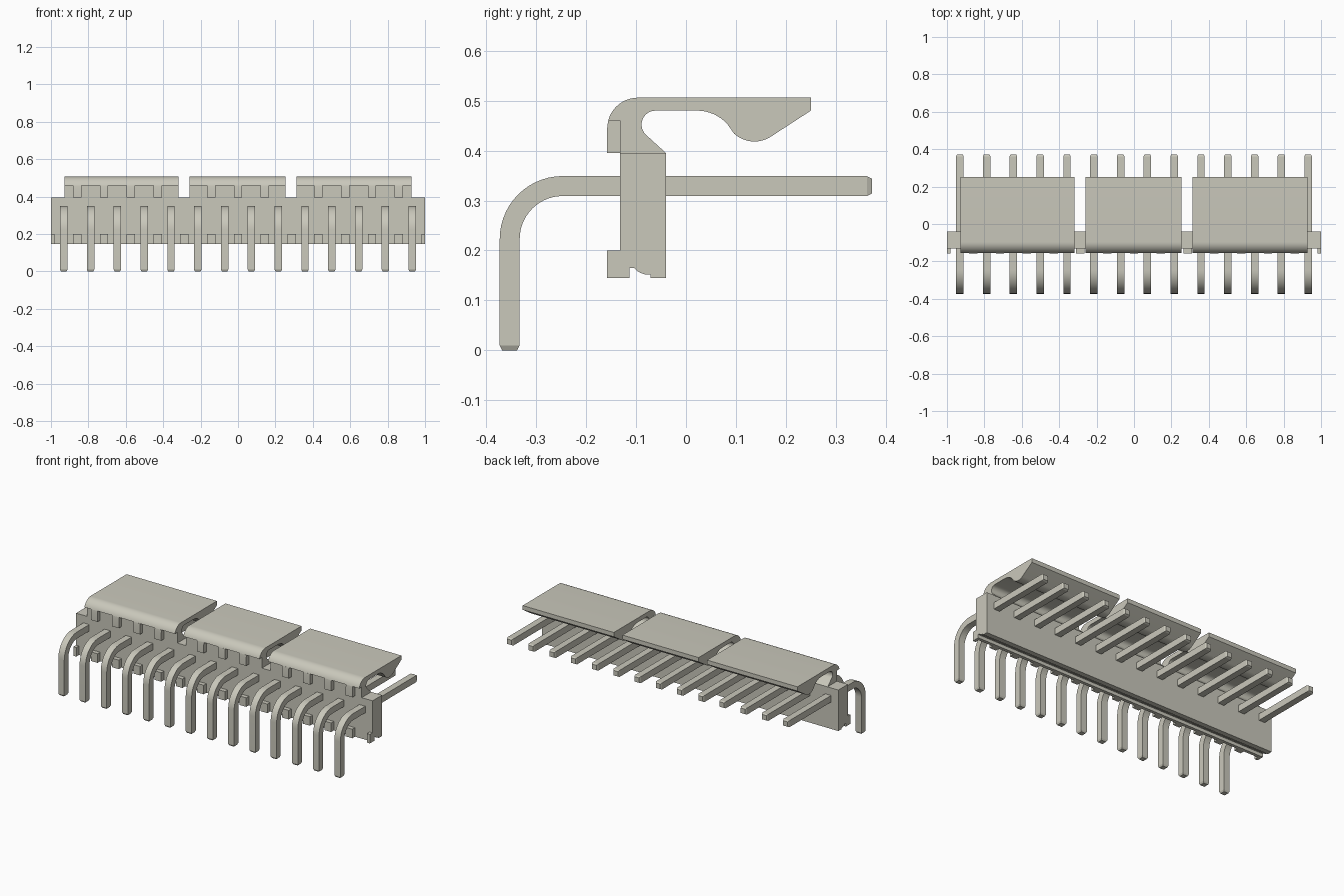
import bpy, bmesh, math

if "Cube" in bpy.data.objects:
    bpy.data.objects.remove(bpy.data.objects["Cube"], do_unlink=True)

PINS = 14
PITCH = 0.1433
FIRST = -PITCH * (PINS - 1) / 2
TOOTH = 0.045           # width of the teeth and feet between pins

grey = bpy.data.materials.new("warm grey")
grey.use_nodes = True
COLOUR = (0.59, 0.58, 0.50, 1)
grey.diffuse_color = COLOUR
grey.node_tree.nodes["Principled BSDF"].inputs["Base Color"].default_value = COLOUR


def finish(name, bm):
    bmesh.ops.recalc_face_normals(bm, faces=bm.faces)
    mesh = bpy.data.meshes.new(name)
    bm.to_mesh(mesh)
    bm.free()
    mesh.materials.append(grey)
    obj = bpy.data.objects.new(name, mesh)
    bpy.context.collection.objects.link(obj)
    for p in mesh.polygons:
        p.use_smooth = True
    mesh.set_sharp_from_angle(angle=math.radians(25))
    return obj


def extrude_x(name, profile, x0, x1):
    """Extrude a (y, z) outline from x0 to x1."""
    bm = bmesh.new()
    face = bm.faces.new([bm.verts.new((x0, y, z)) for y, z in profile])
    new = bmesh.ops.extrude_face_region(bm, geom=[face])["geom"]
    moved = [v for v in new if isinstance(v, bmesh.types.BMVert)]
    bmesh.ops.translate(bm, verts=moved, vec=(x1 - x0, 0, 0))
    return finish(name, bm)


def arc(cy, cz, ry, rz, a0, a1, n=10):
    """Elliptical arc points in the (y, z) plane, angles in degrees."""
    return [(cy + ry * math.cos(math.radians(a0 + (a1 - a0) * i / n)),
             cz + rz * math.sin(math.radians(a0 + (a1 - a0) * i / n)))
            for i in range(n + 1)]


# Wall with the stepped groove along its underside
extrude_x("wall", [(-0.132, 0.395), (-0.132, 0.145), (-0.113, 0.145), (-0.113, 0.165),
                   (-0.104, 0.165), (-0.098, 0.159), (-0.091, 0.155), (-0.082, 0.152),
                   (-0.071, 0.152), (-0.071, 0.145), (-0.04, 0.145), (-0.04, 0.395)], -1, 1)

# Locking flaps: stem, rounded shoulder, flat top and hooked nose
flap = [(-0.132, 0.395), (-0.132, 0.46)]
flap += arc(-0.096, 0.444, 0.062, 0.062, 165, 90)
flap += [(0.25, 0.506), (0.25, 0.48)]
flap += arc(0.137, 0.478, 0.060, 0.060, -55, -133, 8)
flap += arc(0.022, 0.398, 0.082, 0.082, 42, 90, 8)
flap += arc(-0.061, 0.452, 0.028, 0.028, 90, 225, 12)
flap += [(-0.04, 0.395)]
tooth = [(-0.132, 0.395), (-0.158, 0.395), (-0.158, 0.444), (-0.156, 0.46), (-0.132, 0.46)]
SPANS = [(-0.927, -0.317), (-0.26, 0.254), (0.312, 0.927)]
for i, (x0, x1) in enumerate(SPANS):
    extrude_x(f"locking_flap_{i + 1}", flap, x0, x1)

# Teeth under the flaps and feet on the wall, halfway between pins
foot = [(-0.132, 0.145), (-0.158, 0.145), (-0.158, 0.2), (-0.132, 0.2)]
for i in range(-1, PINS):
    x = FIRST + (i + 0.5) * PITCH
    a, b = max(x - TOOTH / 2, -1), min(x + TOOTH / 2, 1)
    extrude_x(f"foot_{i + 2}", foot, a, b)
    if any(x0 < x < x1 for x0, x1 in SPANS):
        extrude_x(f"flap_tooth_{i + 2}", tooth, a, b)


# Bent square pins with chamfered tips
def pin(name, x):
    h, t = 0.02, 0.015
    # centre y, centre z, section angle, half width
    path = [(-0.353, 0, 180, t), (-0.353, 0.01, 180, h)]
    n = 14
    for i in range(n + 1):
        a = 180 - 90 * i / n
        r = math.radians(a)
        path.append((-0.247 + 0.106 * math.cos(r), 0.223 + 0.106 * math.sin(r), a, h))
    path += [(0.362, 0.329, 90, h), (0.372, 0.329, 90, t)]
    bm = bmesh.new()
    rings = []
    for y, z, a, w in path:
        cy, cz = math.cos(math.radians(a)) * w, math.sin(math.radians(a)) * w
        rings.append([bm.verts.new((x + sx * w, y + s * cy, z + s * cz))
                      for sx, s in ((-1, -1), (1, -1), (1, 1), (-1, 1))])
    for r0, r1 in zip(rings, rings[1:]):
        for k in range(4):
            m = (k + 1) % 4
            bm.faces.new((r0[k], r0[m], r1[m], r1[k]))
    bm.faces.new(rings[0])
    bm.faces.new(rings[-1])
    finish(name, bm)


for i in range(PINS):
    pin(f"pin_{i + 1}", FIRST + i * PITCH)
